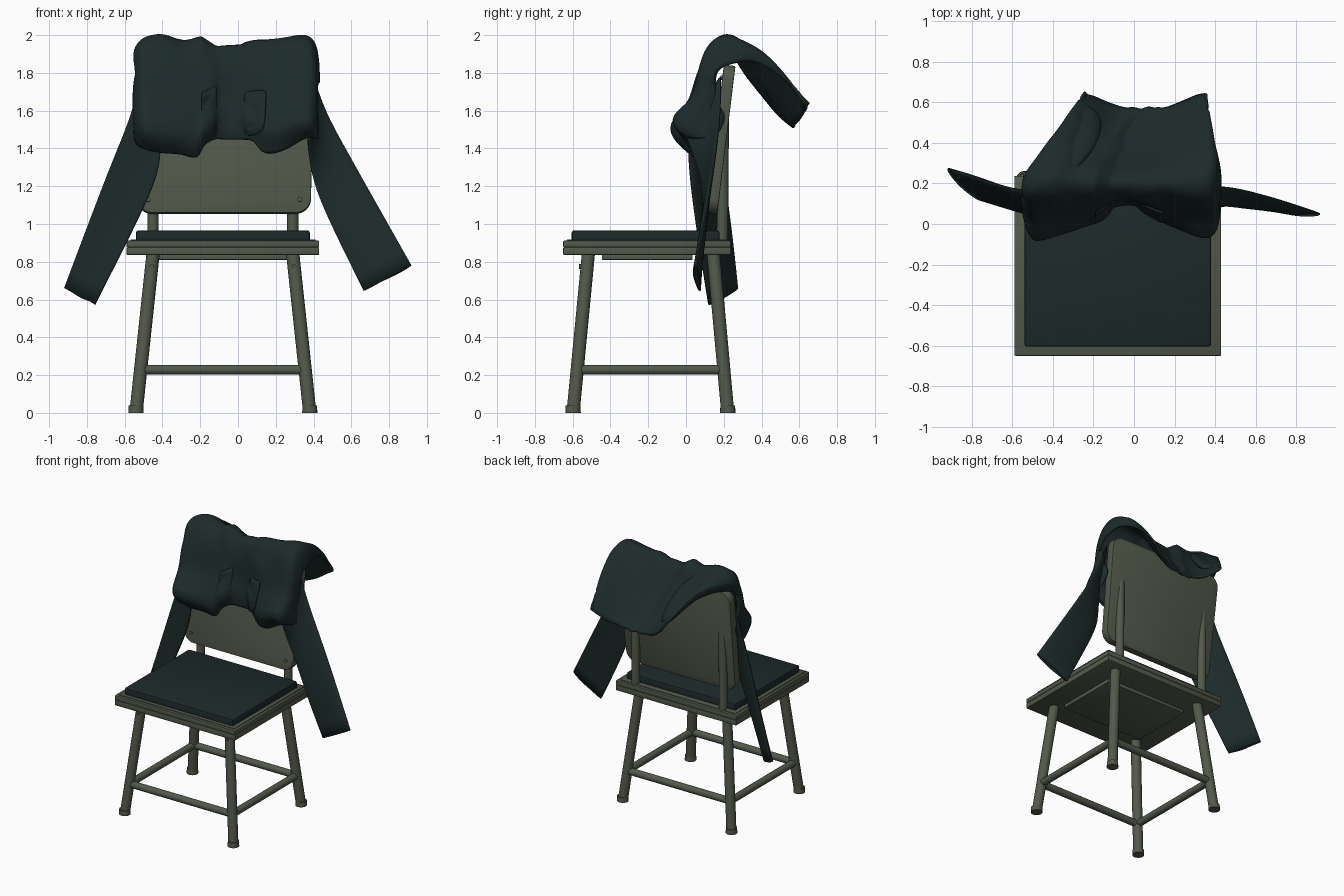
import bpy, bmesh, math, random
from mathutils import Vector, Matrix

random.seed(4)
cube = bpy.data.objects.get("Cube")
if cube:
    bpy.data.objects.remove(cube)


def material(name, rgb):
    m = bpy.data.materials.new(name)
    m.use_nodes = True
    m.diffuse_color = (*rgb, 1)
    bsdf = m.node_tree.nodes["Principled BSDF"]
    bsdf.inputs["Base Color"].default_value = (*rgb, 1)
    bsdf.inputs["Roughness"].default_value = 0.8
    return m


PAINT = material("olive grey paint", (0.085, 0.1, 0.07))
PAD = material("dark slate pad", (0.0125, 0.0225, 0.0235))
CLOTH = material("dark teal cloth", (0.0125, 0.0235, 0.0235))
CX = -0.08  # chair centre line


def finish(bm, name, mat, angle=35):
    bmesh.ops.recalc_face_normals(bm, faces=bm.faces)
    me = bpy.data.meshes.new(name)
    bm.to_mesh(me)
    bm.free()
    ob = bpy.data.objects.new(name, me)
    bpy.context.collection.objects.link(ob)
    me.materials.append(mat)
    bpy.ops.object.select_all(action="DESELECT")
    ob.select_set(True)
    bpy.context.view_layer.objects.active = ob
    bpy.ops.object.shade_smooth_by_angle(angle=math.radians(angle))
    return ob


def box(name, lo, hi, mat, bevel=0.008):
    lo, hi = Vector(lo), Vector(hi)
    bm = bmesh.new()
    bmesh.ops.create_cube(bm, size=1)
    bmesh.ops.scale(bm, vec=hi - lo, verts=bm.verts)
    bmesh.ops.translate(bm, vec=(lo + hi) / 2, verts=bm.verts)
    bmesh.ops.bevel(bm, geom=bm.edges[:], offset=bevel, segments=2, profile=0.5, affect="EDGES")
    return finish(bm, name, mat)


def rod(name, p, q, r, r2=None, mat=PAINT):
    p, q = Vector(p), Vector(q)
    bm = bmesh.new()
    bmesh.ops.create_cone(bm, cap_ends=True, segments=18, radius1=r, radius2=r2 or r, depth=(q - p).length)
    turn = (q - p).to_track_quat("Z", "Y").to_matrix().to_4x4()
    bmesh.ops.transform(bm, matrix=Matrix.Translation((p + q) / 2) @ turn, verts=bm.verts)
    return finish(bm, name, mat)


# Seat: stacked trays, cushion and underside plate
box("seat_lower_frame", (-0.59, -0.65, 0.836), (0.43, 0.237, 0.877), PAINT, 0.005)
box("seat_upper_frame", (-0.59, -0.65, 0.877), (0.43, 0.237, 0.912), PAINT, 0.005)
box("seat_top_step", (-0.57, -0.63, 0.9), (0.41, 0.217, 0.918), PAINT, 0.003)
box("seat_cushion", (-0.54, -0.605, 0.9), (0.38, 0.177, 0.966), PAD, 0.012)
box("seat_under_plate", (CX - 0.34, -0.445, 0.81), (CX + 0.34, 0.035, 0.84), PAINT, 0.004)

# Splayed legs with feet and bolts
FOOT_Y, TOP_Y = {"front": -0.598, "back": 0.221}, {"front": -0.517, "back": 0.145}


def leg_point(side, end, z):
    k = z / 0.84
    return Vector((CX + side * (0.46 - 0.09 * k), FOOT_Y[end] + (TOP_Y[end] - FOOT_Y[end]) * k, z))


for side, label in ((-1, "right"), (1, "left")):
    for end in ("front", "back"):
        rod(f"{end}_leg_{label}", leg_point(side, end, 0.01), leg_point(side, end, 0.85), 0.035)
        foot = leg_point(side, end, 0)
        rod(f"{end}_foot_{label}", foot, foot + Vector((0, 0, 0.038)), 0.041, 0.039)
    bolt = leg_point(side, "front", 0.775)
    rod(f"leg_bolt_{label}", bolt, bolt - Vector((0, 0.042, 0)), 0.012)
    rod(f"side_stretcher_{label}", leg_point(side, "front", 0.228), leg_point(side, "back", 0.228), 0.026)
for end in ("front", "back"):
    rod(f"{end}_stretcher", leg_point(-1, end, 0.228), leg_point(1, end, 0.228), 0.026)

# Backrest: rounded, leaning panel carried by two posts
TILT = Matrix.Translation((-0.075, 0.183, 1.448)) @ Matrix.Rotation(math.radians(-7), 4, "X")
bm = bmesh.new()
bmesh.ops.create_cube(bm, size=1)
bmesh.ops.scale(bm, vec=(0.93, 0.062, 0.79), verts=bm.verts)
for v in bm.verts:
    v.co.x *= 1.02 if v.co.z > 0 else 0.99
corners = [e for e in bm.edges if abs(e.verts[0].co.y - e.verts[1].co.y) > 0.05]
bmesh.ops.bevel(bm, geom=corners, offset=0.08, segments=8, profile=0.5, affect="EDGES")
rim = [e for e in bm.edges if abs(e.verts[0].co.y - e.verts[1].co.y) < 0.01]
bmesh.ops.bevel(bm, geom=rim, offset=0.006, segments=2, profile=0.5, affect="EDGES")
bmesh.ops.transform(bm, matrix=TILT, verts=bm.verts)
finish(bm, "backrest_panel", PAINT)
for side, label in ((-1, "right"), (1, "left")):
    rod(f"backrest_post_{label}", (CX + side * 0.37, 0.192, 0.88), (CX + side * 0.37, 0.198, 1.6), 0.03)
    for z, level in ((-0.325, "lower"), (0.325, "upper")):
        rod(f"{level}_panel_bolt_{label}", TILT @ Vector((side * 0.4, -0.02, z)),
            TILT @ Vector((side * 0.4, -0.041, z)), 0.012)


def soften(ob, levels, thickness):
    sub = ob.modifiers.new("soft", "SUBSURF")
    sub.levels = sub.render_levels = levels
    if thickness:
        solid = ob.modifiers.new("thickness", "SOLIDIFY")
        solid.thickness, solid.offset = thickness, 0
    return ob


def jitter(amount):
    return Vector([random.uniform(-amount, amount) for _ in range(3)])


def sheet(name, rows, levels=2, thickness=0.014):
    bm = bmesh.new()
    grid = [[bm.verts.new(p) for p in row] for row in rows]
    for a, b in zip(grid, grid[1:]):
        for i in range(len(a) - 1):
            bm.faces.new((a[i], a[i + 1], b[i + 1], b[i]))
    return soften(finish(bm, name, CLOTH, 60), levels, thickness)


# Jacket body, draped over the panel: x, bottom height, forward bulge, top height
COLUMNS = [(-0.535, 1.47, -0.55, 1.83), (-0.555, 1.44, 0.2, 1.91), (-0.51, 1.41, 1.05, 1.975),
           (-0.48, 1.4, 1.1, 1.98), (-0.39, 1.38, 1, 2.015), (-0.29, 1.38, 0.8, 1.95),
           (-0.21, 1.335, 0.6, 1.985), (-0.195, 1.42, 0.55, 1.985), (-0.13, 1.44, 0.35, 1.94),
           (-0.11, 1.46, 0.05, 1.93), (-0.04, 1.44, 0, 1.935), (0.015, 1.45, 0.05, 1.945),
           (0.035, 1.45, 0.25, 1.955), (0.1, 1.44, 0.4, 1.96), (0.13, 1.36, 0.5, 1.965),
           (0.25, 1.4, 0.85, 1.975), (0.34, 1.45, 1.05, 1.995), (0.395, 1.45, 1, 1.98),
           (0.42, 1.45, 0.3, 1.92), (0.42, 1.47, -0.55, 1.83)]
body = []
for x, zb, a, zt in COLUMNS:
    t = min(max((x + 0.55) / 0.97, 0), 1)
    edge = (2 * t - 1) ** 2
    top = Vector((x, 0.23, zt + 0.015))
    hem = Vector((-0.25 + 0.6 * t, 0.57 + 0.075 * edge, 1.505 + 0.125 * edge))
    path = [Vector((x, y - d * a, z)) for y, d, z in
            ((0.11, 0.1, zb), (0.105, 0.15, zb + 0.05), (0.105, 0.19, zb + 0.12), (0.115, 0.085, 1.64),
             (0.12, 0.06, 1.77), (0.13, 0.035, zt - 0.1), (0.155, 0.01, zt - 0.01))]
    path.append(top)
    for q in (0.2, 0.4, 0.6, 0.8, 1):
        lift = Vector((0, 0, -0.045 + 0.15 * edge)) * math.sin(math.pi * q)
        path.append(top.lerp(hem, q) + lift)
    body.append([p + jitter(0.012) for p in path])
sheet("jacket_body", body)

# Small crumpled front facings beside the opening
for name, x0, x1, z0, z1 in (("right_facing", -0.2, -0.115, 1.46, 1.7), ("left_facing", 0.03, 0.15, 1.47, 1.69)):
    rows = []
    for i in range(4):
        k = i / 3
        x = x0 + (x1 - x0) * k
        y = 0.06 - 0.05 * (1 - k if x0 < CX else k)
        rows.append([Vector((x, y + 0.04 * j / 3, z0 + 0.03 * k + (z1 - z0) * j / 3)) + jitter(0.012)
                     for j in range(4)])
    sheet(name, rows, 1, 0.008)


def flat_tube(name, outer, inner, thick, closed=False):
    """Flattened cloth tube between an outer and an inner edge line."""
    bm = bmesh.new()
    rings, n = [], 10
    count = len(outer)
    for i in range(count):
        a, b = Vector(outer[i]), Vector(inner[i])
        j = min(i, count - 2)
        along = Vector(outer[j + 1]) + Vector(inner[j + 1]) - Vector(outer[j]) - Vector(inner[j])
        side = (a - b).cross(along).normalized() * thick
        rings.append([bm.verts.new((a + b) / 2 + (a - b) * 0.52 * math.cos(w) + side * math.sin(w) + jitter(0.006))
                      for w in (math.tau * k / n for k in range(n))])
    for r, s in zip(rings, rings[1:]):
        for k in range(n):
            bm.faces.new((r[k], r[(k + 1) % n], s[(k + 1) % n], s[k]))
    if closed:
        bm.faces.new(rings[0])
        bm.faces.new(rings[-1])
    return soften(finish(bm, name, CLOTH, 60), 2, 0 if closed else 0.006)


# Hanging sleeves
flat_tube("right_sleeve",
          [(-0.52, 0.17, 1.75), (-0.57, 0.17, 1.56), (-0.66, 0.19, 1.35), (-0.79, 0.24, 1.0), (-0.92, 0.275, 0.665)],
          [(-0.42, 0.02, 1.5), (-0.41, 0.01, 1.38), (-0.43, 0.02, 1.23), (-0.575, 0.06, 0.94), (-0.755, 0.12, 0.575)],
          0.02)
flat_tube("left_sleeve",
          [(0.4, 0.18, 1.78), (0.455, 0.18, 1.6), (0.56, 0.16, 1.42), (0.735, 0.11, 1.1), (0.92, 0.05, 0.78)],
          [(0.37, 0.0, 1.46), (0.38, 0.05, 1.34), (0.405, 0.1, 1.18), (0.53, 0.085, 0.92), (0.665, 0.07, 0.645)],
          0.014)

# Bunched fold along the shoulder
flat_tube("shoulder_fold",
          [(-0.51, 0.2, 1.89), (-0.47, 0.3, 1.89), (-0.37, 0.45, 1.81), (-0.26, 0.62, 1.65)],
          [(-0.33, 0.23, 1.96), (-0.26, 0.3, 1.92), (-0.17, 0.4, 1.81), (-0.15, 0.54, 1.63)], 0.03, True)
